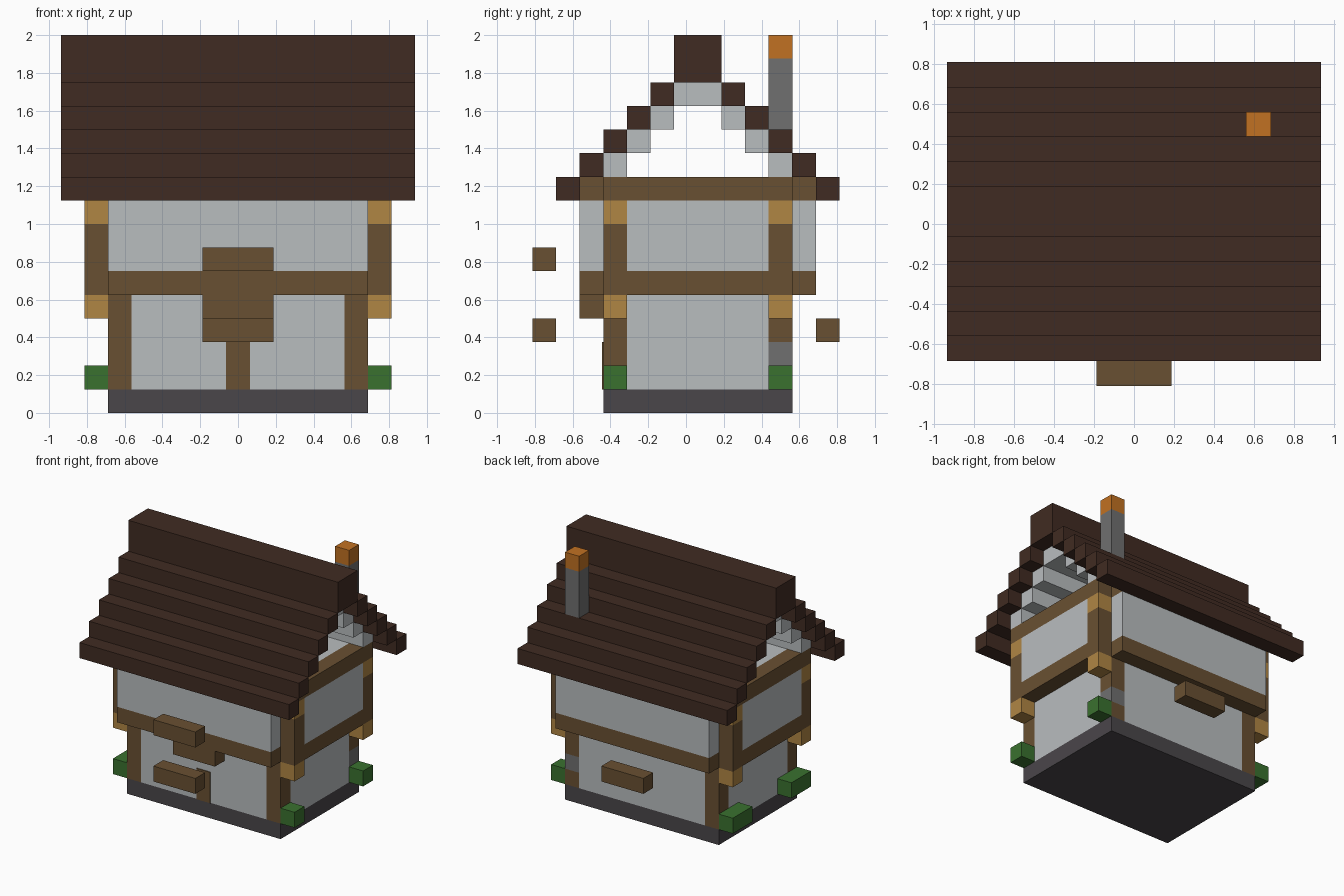
import bpy
import bmesh

if "Cube" in bpy.data.objects:
    bpy.data.objects.remove(bpy.data.objects["Cube"], do_unlink=True)

UNIT = 0.125      # edge of one building block
WIDTH = 15        # whole model in blocks along x
DEPTH = 13        # whole model in blocks along y


def material(name, rgb):
    def lin(c):
        c /= 255
        return c / 12.92 if c <= 0.04045 else ((c + 0.055) / 1.055) ** 2.4
    colour = [lin(c) for c in rgb] + [1]
    mat = bpy.data.materials.new(name)
    mat.use_nodes = True
    mat.diffuse_color = colour
    bsdf = mat.node_tree.nodes["Principled BSDF"]
    bsdf.inputs["Base Color"].default_value = colour
    bsdf.inputs["Roughness"].default_value = 0.9
    return mat


ROOF = material("dark_roof_wood", (64, 43, 34))
TIMBER = material("brown_timber", (105, 80, 50))
BEAM_END = material("light_timber", (176, 134, 68))
PLASTER = material("pale_plaster", (185, 189, 191))
BASE = material("dark_stone", (74, 70, 74))
STONE = material("grey_stone", (112, 112, 112))
EMBER = material("orange_ember", (193, 113, 34))
LEAF = material("green_leaf", (58, 113, 47))


def flip_x(boxes):
    """The boxes plus their copies across the middle of the house."""
    return boxes + [((WIDTH - x[1], WIDTH - x[0]), y, z) for x, y, z in boxes]


def flip_y(boxes):
    """The boxes plus their copies across the roof ridge."""
    return boxes + [(x, (14 - y[1], 14 - y[0]), z) for x, y, z in boxes]


def build(name, mat, boxes):
    """One object from boxes given as block ranges along x, y and z."""
    bm = bmesh.new()
    for x, y, z in boxes:
        cube = bmesh.ops.create_cube(bm, size=1)
        for v in cube["verts"]:
            v.co.x = (x[v.co.x > 0] - WIDTH / 2) * UNIT
            v.co.y = (y[v.co.y > 0] - DEPTH / 2) * UNIT
            v.co.z = z[v.co.z > 0] * UNIT
    mesh = bpy.data.meshes.new(name)
    bm.to_mesh(mesh)
    bm.free()
    mesh.materials.append(mat)
    obj = bpy.data.objects.new(name, mesh)
    bpy.context.collection.objects.link(obj)
    return obj


# Ground floor
build("foundation", BASE, [((2, 13), (3, 11), (0, 1))])
build("lower_walls", PLASTER, [((3, 12), (3, 11), (1, 5)),
                               ((2, 13), (4, 10), (1, 5))])
build("front_corner_posts", TIMBER, flip_x([((2, 3), (3, 4), (1, 5))]))
build("back_corner_posts", TIMBER, [((2, 3), (10, 11), (1, 5)),
                                    ((12, 13), (10, 11), (1, 2)),
                                    ((12, 13), (10, 11), (3, 5))])
build("chimney_foot", STONE, [((12, 13), (10, 11), (2, 3))])
build("door_post", TIMBER, [((7, 8), (2.95, 4), (1, 3))])

# Projecting upper floor
build("floor_beams", TIMBER, [((2, 13), (2, 12), (5, 6)),
                              ((1, 14), (3, 11), (5, 6))])
build("beam_bracket", TIMBER, [((6, 9), (2, 3), (4, 5))])
build("upper_walls", PLASTER, [((2, 13), (2, 12), (6, 9)),
                               ((1, 14), (4, 10), (6, 9))])
corners = [(3, 4), (10, 11)]
build("upper_posts", TIMBER, flip_x([((1, 2), y, (6, 8)) for y in corners]))
build("beam_ends", BEAM_END,
      flip_x([((1, 2), y, z) for y in corners for z in ((4, 5), (8, 9))]))
build("side_top_beams", TIMBER, flip_x([((1, 2), (3, 11), (9, 10))]))
build("long_top_beams", TIMBER, flip_y([((2, 13), (2, 3), (9, 10))]))
build("attic_floor", PLASTER, [((2, 13), (3, 11), (9, 10))])

# Stepped roof, open at the gables, with its plaster lining
build("roof_steps", ROOF,
      flip_y([((0, 15), (s, s + 1), (s + 8, s + 9)) for s in range(1, 6)]))
build("roof_ridge", ROOF, [((0, 15), (6, 8), (14, 16))])
build("roof_lining", PLASTER,
      flip_y([((1, 14), (s, s + 1), (s + 7, s + 8)) for s in range(3, 6)]))
build("ridge_lining", PLASTER, [((1, 14), (6, 8), (13, 14))])

# Chimney
build("chimney", STONE, [((12, 13), (10, 11), (12, 15))])
build("chimney_fire", EMBER, [((12, 13), (10, 11), (15, 16))])

# Detached ledges and corner bushes
build("front_ledges", TIMBER, [((6, 9), (0, 1), z) for z in ((3, 4), (6, 7))])
build("back_ledge", TIMBER, [((6, 9), (12, 13), (3, 4))])
build("left_bushes", LEAF, [((13, 14), y, (1, 2)) for y in corners])
build("right_bushes", LEAF, [((1, 2), y, (1, 2)) for y in ((3, 5), (9, 11))])
